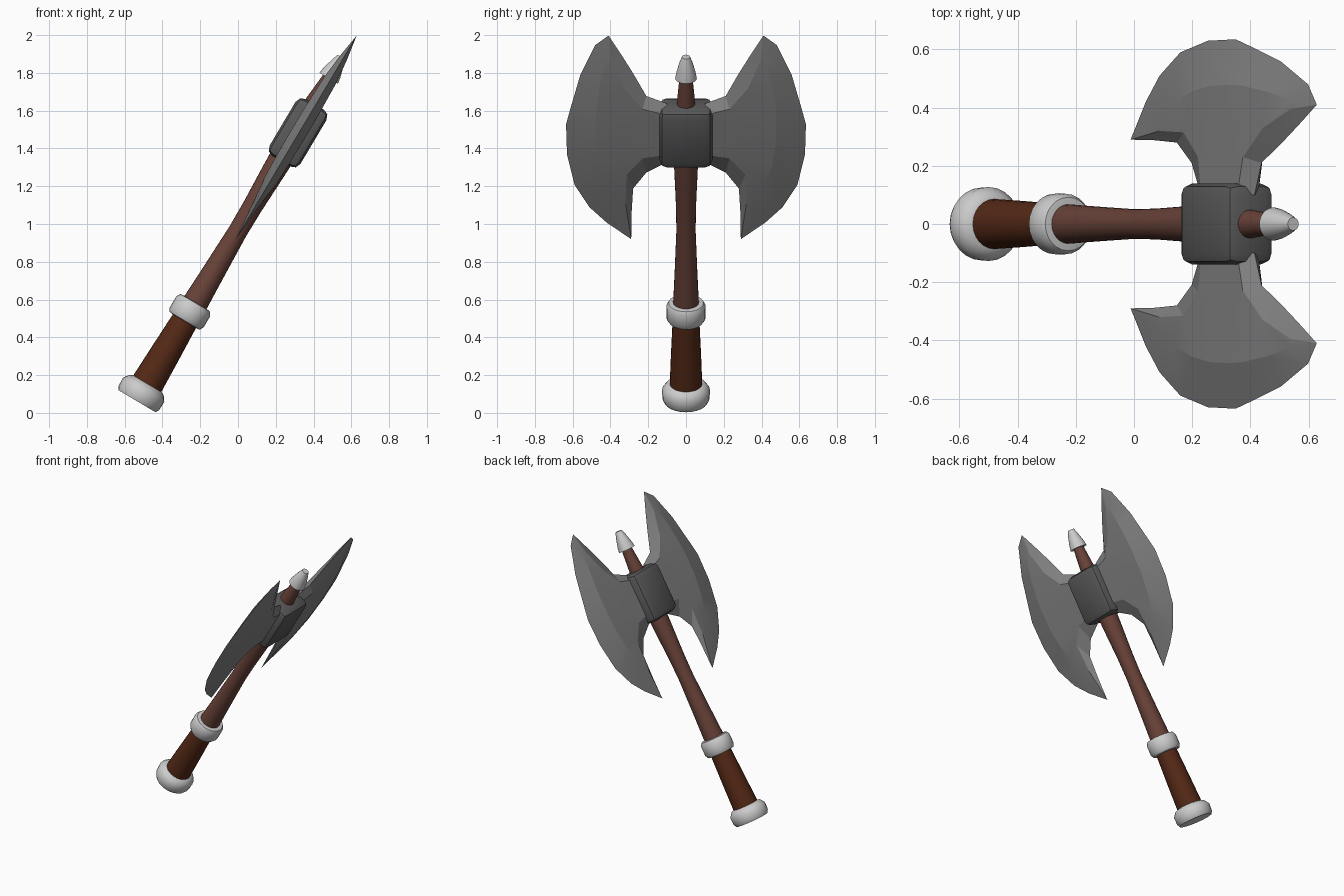
import bpy, bmesh, math
from mathutils import Matrix

if "Cube" in bpy.data.objects:
    bpy.data.objects.remove(bpy.data.objects["Cube"])

# Everything is modelled upright, then leaned to the right about the pommel base
LEAN = math.radians(30.7)
PLACE = Matrix.Translation((-0.535, 0, 0.062)) @ Matrix.Rotation(LEAN, 4, 'Y')


def material(name, rgb):
    m = bpy.data.materials.new(name)
    m.diffuse_color = (*rgb, 1)
    m.use_nodes = True
    m.node_tree.nodes["Principled BSDF"].inputs["Base Color"].default_value = m.diffuse_color
    return m


dark_wood = material("dark_wood", (0.09, 0.022, 0.008))
wood = material("wood", (0.14, 0.055, 0.04))
iron = material("iron", (0.10, 0.10, 0.10))
steel = material("steel", (0.23, 0.23, 0.23))


def finish(name, bm, mat=None, angle=30):
    bmesh.ops.recalc_face_normals(bm, faces=bm.faces)
    me = bpy.data.meshes.new(name)
    bm.to_mesh(me)
    bm.free()
    ob = bpy.data.objects.new(name, me)
    bpy.context.collection.objects.link(ob)
    ob.matrix_world = PLACE
    if mat:
        me.materials.append(mat)
    bpy.ops.object.select_all(action='DESELECT')
    ob.select_set(True)
    bpy.context.view_layer.objects.active = ob
    bpy.ops.object.shade_smooth_by_angle(angle=math.radians(angle))
    return ob


def lathe(name, profile, mat=None, sides=24, angle=30):
    """Closed round part from (radius, height) pairs."""
    bm = bmesh.new()
    rings = [[bm.verts.new((r * math.cos(2 * math.pi * i / sides),
                            r * math.sin(2 * math.pi * i / sides), h))
              for i in range(sides)] for r, h in profile]
    for a, b in zip(rings, rings[1:]):
        for i in range(sides):
            j = (i + 1) % sides
            bm.faces.new((a[i], a[j], b[j], b[i]))
    bm.faces.new(rings[0])
    bm.faces.new(rings[-1])
    return finish(name, bm, mat, angle)


# Handle, bottom to top
lathe("pommel", [(0.115, 0), (0.125, 0.02), (0.127, 0.07), (0.105, 0.1), (0.08, 0.11)], angle=50)
lathe("grip", [(0.087, 0.08), (0.08, 0.28), (0.07, 0.52)], dark_wood)
lathe("collar", [(0.07, 0.492), (0.092, 0.495), (0.104, 0.515), (0.104, 0.585),
                 (0.092, 0.605), (0.07, 0.608)], angle=50)
lathe("shaft", [(0.069, 0.58), (0.06, 0.8), (0.051, 1.05), (0.053, 1.2), (0.062, 1.42),
                (0.066, 1.55), (0.05, 1.82), (0.034, 2.0)], wood)
lathe("tip_cap", [(0.035, 1.988), (0.057, 1.988), (0.052, 2.02), (0.036, 2.08), (0.022, 2.12)], angle=50)

# Bevelled head block
bm = bmesh.new()
bmesh.ops.create_cube(bm, size=1)
bmesh.ops.scale(bm, vec=(0.19, 0.28, 0.35), verts=bm.verts)
bmesh.ops.translate(bm, vec=(0.008, 0, 1.657), verts=bm.verts)
bmesh.ops.bevel(bm, geom=list(bm.edges), offset=0.04, segments=2, profile=0.5, affect='EDGES')
finish("head_block", bm, iron, 25)

# Blade stations from upper horn to lower horn (y, z as seen from the right):
# back edge, plateau back, plateau front, cutting edge, half thickness
STATIONS = [
    ((.34, 1.895), (.395, 1.88), (.425, 1.88), (.48, 1.95), .022),
    ((.28, 1.80), (.33, 1.74), (.455, 1.76), (.56, 1.79), .036),
    ((.21, 1.68), (.23, 1.63), (.475, 1.63), (.61, 1.62), .04),
    ((.10, 1.64), (.10, 1.60), (.478, 1.56), (.635, 1.53), .042),
    ((.10, 1.33), (.10, 1.39), (.475, 1.44), (.63, 1.37), .042),
    ((.21, 1.275), (.23, 1.37), (.455, 1.33), (.59, 1.21), .04),
    ((.28, 1.19), (.315, 1.28), (.42, 1.23), (.51, 1.09), .036),
    ((.288, 1.06), (.32, 1.12), (.36, 1.13), (.42, 1.01), .022),
]
TOP, BOTTOM = (.41, 2.0), (.29, .922)


def blade(name, side):
    bm = bmesh.new()

    def vert(p, x=0):
        return bm.verts.new((0.012 + x, side * p[0], (p[1] - 0.058) / 0.86))

    top, bottom = vert(TOP), vert(BOTTOM)
    rows = []
    for back, pb, pf, edge, t in STATIONS:
        rows.append((vert(back), vert(pb, t), vert(pf, t), vert(edge),
                     vert(pf, -t), vert(pb, -t)))
    for a, b in zip(rows, rows[1:]):
        for i in range(6):
            j = (i + 1) % 6
            bm.faces.new((a[i], a[j], b[j], b[i]))
    for row, horn in ((rows[0], top), (rows[-1], bottom)):
        for i in range(6):
            bm.faces.new((row[i], row[(i + 1) % 6], horn))
    finish(name, bm, steel, 10)


blade("right_blade", 1)
blade("left_blade", -1)
